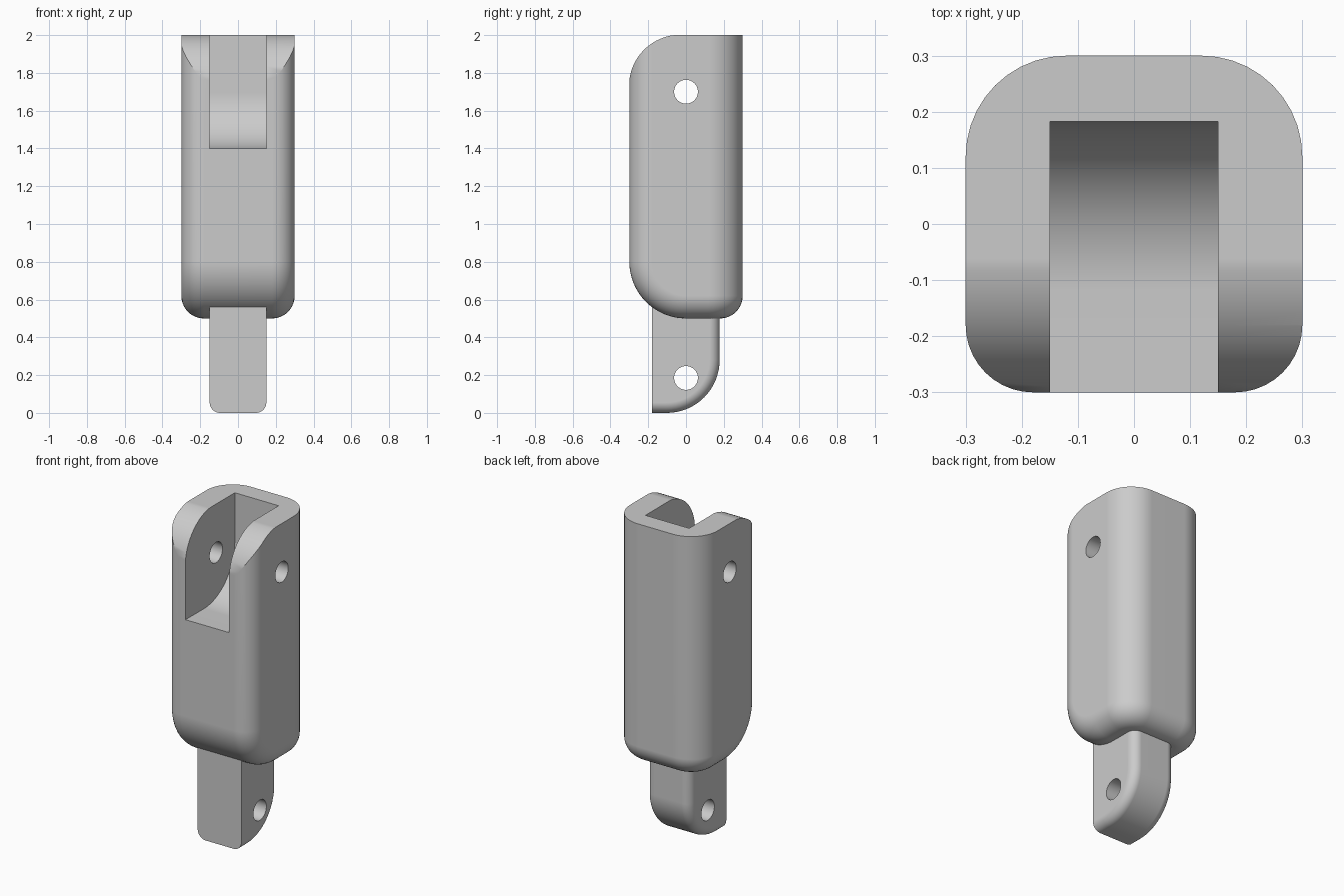
import bpy
import bmesh
from math import sin, cos, pi, radians

old = bpy.data.objects.get("Cube")
if old:
    bpy.data.objects.remove(old, do_unlink=True)

grey = bpy.data.materials.new("plain grey")
grey.use_nodes = True
GREY = (0.6, 0.6, 0.6, 1)
grey.diffuse_color = GREY
grey.node_tree.nodes["Principled BSDF"].inputs["Base Color"].default_value = GREY


def arc(cy, cz, r, start, end, steps=16):
    """Points (y, z) on a circular arc, angles in degrees."""
    angles = [radians(start + (end - start) * i / steps) for i in range(steps + 1)]
    return [(cy + r * cos(a), cz + r * sin(a)) for a in angles]


def prism(profile, half_width):
    """Side profile (y, z) extruded across x."""
    bm = bmesh.new()
    face = bm.faces.new([bm.verts.new((-half_width, y, z)) for y, z in profile])
    side = bmesh.ops.extrude_face_region(bm, geom=[face])["geom"]
    bmesh.ops.translate(bm, vec=(2 * half_width, 0, 0),
                        verts=[v for v in side if isinstance(v, bmesh.types.BMVert)])
    bmesh.ops.recalc_face_normals(bm, faces=bm.faces)
    return bm


def round_edges(bm, radius, rule):
    """Round every sharp edge whose midpoint and direction pass the rule."""
    edges = []
    for e in bm.edges:
        a, b = (v.co for v in e.verts)
        if e.calc_face_angle(0) > 1 and rule((a + b) / 2, b - a):
            edges.append(e)
    bmesh.ops.bevel(bm, geom=edges, offset=radius, segments=10, profile=0.5,
                    affect='EDGES', clamp_overlap=False)


def make(name, bm):
    mesh = bpy.data.meshes.new(name)
    bm.to_mesh(mesh)
    bm.free()
    mesh.materials.append(grey)
    obj = bpy.data.objects.new(name, mesh)
    bpy.context.collection.objects.link(obj)
    return obj


def activate(obj):
    bpy.ops.object.select_all(action='DESELECT')
    obj.select_set(True)
    bpy.context.view_layer.objects.active = obj


def cut(obj, profile, half_width):
    cutter = make("cutter", prism(profile, half_width))
    cutter.hide_render = True
    activate(obj)
    mod = obj.modifiers.new("cut", 'BOOLEAN')
    mod.operation = 'DIFFERENCE'
    mod.solver = 'EXACT'
    mod.object = cutter
    bpy.ops.object.modifier_apply(modifier=mod.name)
    bpy.data.objects.remove(cutter, do_unlink=True)


def finish(obj):
    activate(obj)
    bpy.ops.object.shade_smooth_by_angle(angle=radians(30))
    mod = obj.modifiers.new("flat_normals", 'WEIGHTED_NORMAL')
    mod.keep_sharp = True


def pin_hole(z):
    return arc(0, z, 0.063, 0, 352.5, 47)


# Body: rounded block with a large curve at its lower front
W, TOP, BASE = 0.3, 2.0, 0.5
bm = prism([(W, BASE), (W, TOP), (-W, TOP)] + arc(0, 0.8, W, 180, 270), W)
round_edges(bm, 0.18, lambda m, d: m.y > W - 0.01 and abs(d.z) > 1)
round_edges(bm, 0.12, lambda m, d: m.z < TOP - 0.01)
body = make("body", bm)

# Rounded upper front, fork slot with curved floor, pin hole
cut(body, arc(-0.03, 1.73, 0.272, 90, 180) + [(-0.5, 1.73), (-0.5, 2.2), (-0.03, 2.2)], 0.5)
cut(body, [(-0.5, 1.4)] + arc(-0.12, 1.7, 0.303, -90, 0) + [(0.183, 2.2), (-0.5, 2.2)], 0.15)
cut(body, pin_hole(1.7), 0.5)
finish(body)

# Tongue: tab with curved lower back, soft rear edges and a pin hole
FRONT, TAB_TOP = -0.18, 0.66
bm = prism([(FRONT, 0), (FRONT, TAB_TOP), (0.178, TAB_TOP)]
           + arc(-0.102, 0.28, 0.28, 0, -90), 0.15)
round_edges(bm, 0.055, lambda m, d: m.y > FRONT + 0.01 and m.z < TAB_TOP - 0.01)
tongue = make("tongue", bm)
cut(tongue, pin_hole(0.185), 0.5)
finish(tongue)
